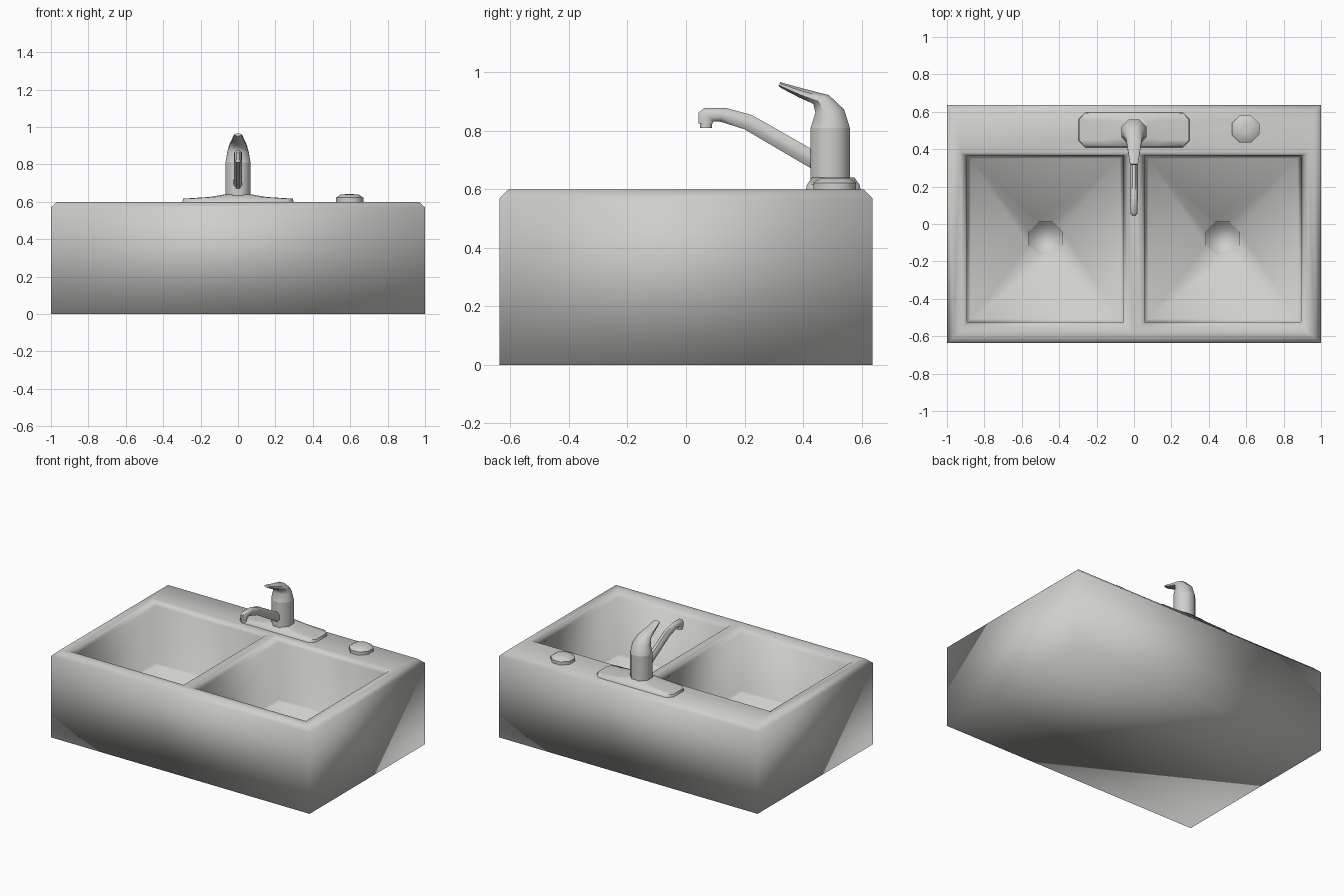
import bpy, bmesh, math

if "Cube" in bpy.data.objects:
    bpy.data.objects.remove(bpy.data.objects["Cube"])

mat = bpy.data.materials.new("light_grey_steel")
mat.diffuse_color = (0.62, 0.62, 0.6, 1)
mat.use_nodes = True
mat.node_tree.nodes["Principled BSDF"].inputs["Base Color"].default_value = mat.diffuse_color


def make_object(name, bm):
    bmesh.ops.remove_doubles(bm, verts=bm.verts, dist=1e-5)
    bmesh.ops.recalc_face_normals(bm, faces=bm.faces)
    me = bpy.data.meshes.new(name)
    bm.to_mesh(me)
    bm.free()
    me.materials.append(mat)
    ob = bpy.data.objects.new(name, me)
    bpy.context.collection.objects.link(ob)
    bpy.ops.object.select_all(action='DESELECT')
    ob.select_set(True)
    bpy.context.view_layer.objects.active = ob
    return ob


def skin(bm, rings, cap_start=True, cap_end=True):
    """Bridge equal-length point rings and cap the ends; repeated points collapse."""
    rows = [[bm.verts.new(p) for p in r] for r in rings]
    n = len(rows[0])
    for a, b in zip(rows, rows[1:]):
        for i in range(n):
            j = (i + 1) % n
            bm.faces.new((a[i], a[j], b[j], b[i]))
    if cap_start:
        bm.faces.new(rows[0])
    if cap_end:
        bm.faces.new(rows[-1])
    return rows


def loft(name, rings, angle=50):
    bm = bmesh.new()
    skin(bm, rings)
    make_object(name, bm)
    bpy.ops.object.shade_smooth_by_angle(angle=math.radians(angle))


def rect(x0, x1, y0, y1, z, c=0.0):
    """Eight-point rectangle ring with corner cut c (0 makes doubled corners)."""
    return [(x1, y1 - c, z), (x1 - c, y1, z), (x0 + c, y1, z), (x0, y1 - c, z),
            (x0, y0 + c, z), (x0 + c, y0, z), (x1 - c, y0, z), (x1, y0 + c, z)]


def octagon(cx, cy, r, z):
    """Octagon ring with half-width r across flats."""
    k = r / math.cos(math.pi / 8)
    return [(cx + k * math.cos(math.pi / 8 + i * math.pi / 4),
             cy + k * math.sin(math.pi / 8 + i * math.pi / 4), z) for i in range(8)]


def side_ring(p, q, w):
    """Octagonal section spanning side-view points p and q (y, z), half-width w."""
    k = 1 / math.cos(math.pi / 8)
    pts = []
    for i in range(8):
        a = math.pi / 8 + i * math.pi / 4
        t = 0.5 + 0.5 * k * math.cos(a)
        pts.append((w * k * math.sin(a), p[0] + (q[0] - p[0]) * t, p[1] + (q[1] - p[1]) * t))
    return pts


# sink block: outer shell with chamfered top edge
X, F, B, TOP = 0.967, -0.607, 0.607, 0.6          # outer edge of the top
D, W, CF, CB = 0.012, 0.93, -0.58, 0.385          # rim crest around each basin
FLOOR = 0.15
bm = bmesh.new()
skin(bm, [rect(-1, 1, -0.637, 0.637, 0), rect(-1, 1, -0.637, 0.637, 0.57),
          rect(-X, X, F, B, TOP)], cap_end=False)

# two basins: rounded rim, tapered walls, floor running to an octagonal drain
for s in (-1, 1):
    def span(a, b):
        return (a, b) if s > 0 else (-b, -a)
    cx, cy = s * 0.475, -0.078
    skin(bm, [rect(*span(D, W), CF, CB, TOP),
              rect(*span(0.035, 0.91), -0.55, 0.373, 0.592),
              rect(*span(0.057, 0.893), -0.525, 0.366, 0.565),
              rect(*span(0.061, 0.889), -0.521, 0.362, FLOOR + 0.02),
              rect(*span(0.077, 0.873), -0.507, 0.348, FLOOR),
              octagon(cx, cy, 0.09, FLOOR - 0.012),
              octagon(cx, cy, 0.085, FLOOR - 0.05)], cap_start=False)

# top deck around and between the basins
for face in (
        [(-X, F), (X, F), (W, CF), (D, CF), (-D, CF), (-W, CF)],
        [(-X, B), (X, B), (W, CB), (D, CB), (-D, CB), (-W, CB)],
        [(-X, F), (-X, B), (-W, CB), (-W, CF)],
        [(X, F), (X, B), (W, CB), (W, CF)],
        [(-D, CF), (D, CF), (D, CB), (-D, CB)]):
    bm.faces.new([bm.verts.new((x, y, TOP)) for x, y in face])
make_object("sink_body", bm)
bpy.ops.object.shade_smooth()

# faucet base plate, rising toward the middle
loft("faucet_base_plate", [rect(-hx, hx, 0.503 - hy, 0.503 + hy, z, c) for hx, hy, z, c in (
    (0.298, 0.094, 0.595, 0.035), (0.293, 0.09, 0.617, 0.035),
    (0.15, 0.082, 0.626, 0.03), (0.07, 0.073, 0.64, 0.03))])

# faucet column
loft("faucet_column", [octagon(0, 0.493, 0.067, z) for z in (0.6, 0.81)])

# lever handle: cap that sweeps forward to a thin tip
loft("faucet_handle", [side_ring(*r) for r in (
    ((0.426, 0.81), (0.56, 0.81), 0.067),
    ((0.442, 0.862), (0.54, 0.873), 0.057),
    ((0.435, 0.892), (0.488, 0.922), 0.044),
    ((0.386, 0.914), (0.405, 0.943), 0.033),
    ((0.325, 0.946), (0.333, 0.963), 0.023),
    ((0.316, 0.953), (0.322, 0.966), 0.018))])

# spout with downturned nozzle
loft("faucet_spout", [side_ring(*r) for r in (
    ((0.46, 0.72), (0.46, 0.652), 0.023),
    ((0.225, 0.854), (0.2, 0.805), 0.021),
    ((0.14, 0.877), (0.115, 0.832), 0.02),
    ((0.062, 0.877), (0.093, 0.831), 0.02),
    ((0.043, 0.862), (0.092, 0.827), 0.02),
    ((0.043, 0.825), (0.092, 0.825), 0.02),
    ((0.048, 0.825), (0.088, 0.825), 0.017),
    ((0.048, 0.81), (0.088, 0.81), 0.017))])

# round cap on the back deck
loft("deck_cap", [octagon(0.597, 0.508, r, z) for r, z in
                  ((0.073, 0.595), (0.073, 0.622), (0.05, 0.638), (0.02, 0.641))])
